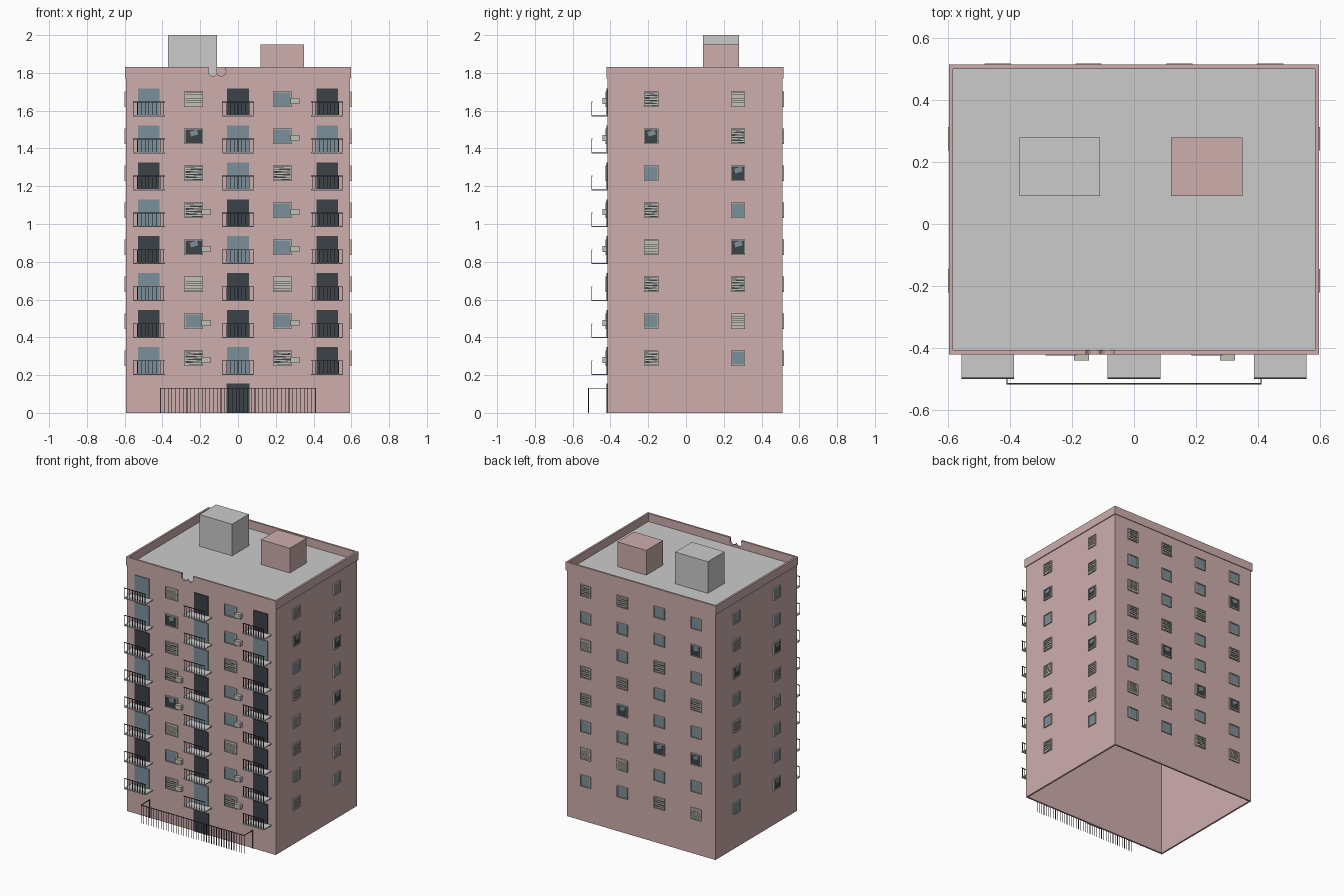
import bpy, bmesh, math
from mathutils import Matrix, Vector

if "Cube" in bpy.data.objects:
    bpy.data.objects.remove(bpy.data.objects["Cube"])

parts = {}


def material(name, rgb):
    m = bpy.data.materials.new(name)
    m.diffuse_color = (*rgb, 1)
    m.use_nodes = True
    m.node_tree.nodes["Principled BSDF"].inputs["Base Color"].default_value = m.diffuse_color
    return m


PINK = material("pink_render", (0.62, 0.42, 0.42))
DARK = material("dark_glass", (0.045, 0.055, 0.065))
BLUE = material("blue_glass", (0.2, 0.28, 0.32))
CREAM = material("cream_frame", (0.55, 0.53, 0.47))
IRON = material("iron", (0.06, 0.06, 0.065))


def box(part, x, y, z, frame=Matrix(), tilt=0):
    """Add a box given (min, max) ranges to a part, tilted about its own y axis."""
    bm = parts.setdefault(part, bmesh.new())
    c = Vector([(a + b) / 2 for a, b in (x, y, z)])
    s = Matrix.Diagonal([b - a for a, b in (x, y, z)] + [1])
    m = frame @ Matrix.Translation(c) @ Matrix.Rotation(tilt, 4, 'Y') @ s
    bmesh.ops.create_cube(bm, size=1, matrix=m)


def finish(part, mat=None):
    me = bpy.data.meshes.new(part)
    parts[part].to_mesh(me)
    parts[part].free()
    ob = bpy.data.objects.new(part, me)
    if mat:
        me.materials.append(mat)
    bpy.context.collection.objects.link(ob)
    return ob


def ring(name, x, y, z, t, mat):
    """Rectangular wall ring of thickness t, open at top and bottom."""
    bm = bmesh.new()
    loops = []
    for d, h in ((0, z[0]), (0, z[1]), (t, z[1]), (t, z[0])):
        loops.append([bm.verts.new(p) for p in (
            (x[0] + d, y[0] + d, h), (x[1] - d, y[0] + d, h),
            (x[1] - d, y[1] - d, h), (x[0] + d, y[1] - d, h))])
    for i in range(4):
        a, b = loops[i], loops[(i + 1) % 4]
        for j in range(4):
            k = (j + 1) % 4
            bm.faces.new((a[j], a[k], b[k], b[j]))
    bmesh.ops.recalc_face_normals(bm, faces=bm.faces)
    parts[name] = bm
    return finish(name, mat)


# Hollow shell, roof and parapet
X, Y0, Y1 = 0.592, -0.416, 0.51
ring("walls", (-X, X), (Y0, Y1), (0, 1.77), 0.012, PINK)
parapet = ring("parapet", (-0.598, 0.598), (-0.421, 0.515), (1.77, 1.83), 0.014, PINK)
box("roof", (-0.59, 0.59), (-0.412, 0.506), (1.76, 1.772))
box("grey_roof_room", (-0.37, -0.11), (0.09, 0.28), (1.765, 2.0))
box("pink_roof_room", (0.12, 0.35), (0.09, 0.28), (1.765, 1.95))

# Broken notch in the front parapet: two round bites
for i, cx in enumerate((-0.132, -0.088)):
    bpy.ops.mesh.primitive_cylinder_add(vertices=20, radius=0.024, depth=0.1,
                                        location=(cx, -0.42, 1.807), rotation=(math.pi / 2, 0, 0))
    bite = bpy.context.object
    bite.name = f"notch_cutter_{i}"
    cutters = [bite]
    if i == 0:
        box("notch_cutter_top", (-0.155, -0.065), (-0.47, -0.37), (1.81, 1.86))
        cutters.append(finish("notch_cutter_top"))
    for c in cutters:
        c.hide_render = True
        c.hide_set(True)
        mod = parapet.modifiers.new("bite", 'BOOLEAN')
        mod.operation = 'DIFFERENCE'
        mod.object = c


# Windows: A glass, B closed blind, C crooked blind, D dark with a hanging pane
def window(frame, cx, z, w, kind):
    h, b, o = 0.082, 0.006, -0.009
    x0, x1, z0, z1 = cx - w / 2, cx + w / 2, z - h / 2, z + h / 2
    for xr, zr in (((x0, x1), (z0, z0 + b)), ((x0, x1), (z1 - b, z1)),
                   ((x0, x0 + b), (z0, z1)), ((x1 - b, x1), (z0, z1))):
        box("window_frames", xr, (o, 0.002), zr, frame)
    pane = "blue_panes" if kind == 'A' else "dark_panes"
    box(pane, (x0 + b, x1 - b), (-0.004, 0.002), (z0 + b, z1 - b), frame)
    if kind in 'BC':
        n = 7 if kind == 'B' else 5
        step = (h - 2 * b) / n
        for i in range(n):
            zc = z0 + b + (i + 0.5) * step
            t = 0 if kind == 'B' else (0.06 if i % 2 else -0.04)
            th = step * (0.4 if kind == 'B' else 0.25)
            box("blinds", (x0 + b, x1 - b), (-0.007, -0.003), (zc - th, zc + th), frame, t)
    if kind == 'D':
        box("blue_panes", (cx - 0.018, cx + 0.022), (-0.007, -0.003), (z + 0.004, z + 0.03), frame, -0.3)


def wall(angle, x, y):
    return Matrix.Translation((x, y, 0)) @ Matrix.Rotation(math.radians(angle), 4, 'Z')


STEP = 0.1957
front = wall(0, 0, Y0)
# (wall frame, window width, {position along wall: kinds from top floor down})
layout = (
    (front, 0.1, {-0.235: "BDCCDBAC", 0.235: "AACAABAC"}),
    (wall(90, X, 0), 0.076, {-0.184: "CDACBCAC", 0.275: "BCDADCBA"}),
    (wall(180, 0, Y1), 0.085, {-0.44: "CABCCABA", -0.147: "CAACDABA",
                               0.147: "AACAADAC", 0.44: "ADACADAB"}),
    (wall(-90, -X, 0), 0.076, {-0.275: "ACDACAAA", 0.184: "AADCBAAD"}),
)
for frame, w, columns in layout:
    for cx, kinds in columns.items():
        for i, kind in enumerate(kinds):
            window(frame, cx, 1.66 - i * STEP, w, kind)

# Air conditioners beside front windows (floor index counted from the top)
for cx, rows in ((-0.17, (3, 4, 6, 7)), (0.302, (0, 1, 3, 4, 6, 7))):
    for i in rows:
        z = 1.65 - i * STEP
        box("air_conditioners", (cx - 0.024, cx + 0.024), (-0.025, 0.002), (z - 0.016, z + 0.016), front)

# Balconies: door, slab and front railing
for cx, kinds in ((-0.472, "BBDBDBDB"), (0, "DBBDBDDB"), (0.472, "DBDDDDDD")):
    for i, kind in enumerate(kinds):
        z = 1.574 - i * STEP
        door = "blue_panes" if kind == 'B' else "dark_panes"
        box(door, (cx - 0.057, cx + 0.057), (-0.005, 0.002), (z, z + 0.144), front)
        box("balcony_slabs", (cx - 0.085, cx + 0.085), (-0.084, 0.002), (z - 0.004, z + 0.003), front)
        box("railings", (cx - 0.085, cx + 0.085), (-0.084, -0.08), (z + 0.07, z + 0.074), front)
        for k in range(9):
            bx = cx - 0.08 + k * 0.02
            box("railings", (bx - 0.0015, bx + 0.0015), (-0.0835, -0.0805), (z, z + 0.072), front)

# Entrance door and street fence
box("dark_panes", (-0.06, 0.06), (-0.006, 0.002), (0, 0.155), front)
box("fence", (-0.412, 0.412), (-0.518, -0.514), (0.128, 0.132))
for s in (-1, 1):
    xs = sorted((s * 0.408, s * 0.412))
    box("fence", xs, (-0.518, Y0), (0.128, 0.132))
    box("fence", xs, (-0.422, -0.418), (0, 0.13))
for k in range(42):
    bx = -0.41 + k * 0.02
    box("fence", (bx - 0.0015, bx + 0.0015), (-0.5175, -0.5145), (0, 0.13))

colours = {"pink_roof_room": PINK, "window_frames": CREAM, "blinds": CREAM, "air_conditioners": CREAM,
           "blue_panes": BLUE, "dark_panes": DARK, "railings": IRON, "fence": IRON}
for part in ("roof", "grey_roof_room", "balcony_slabs", *colours):
    finish(part, colours.get(part))
